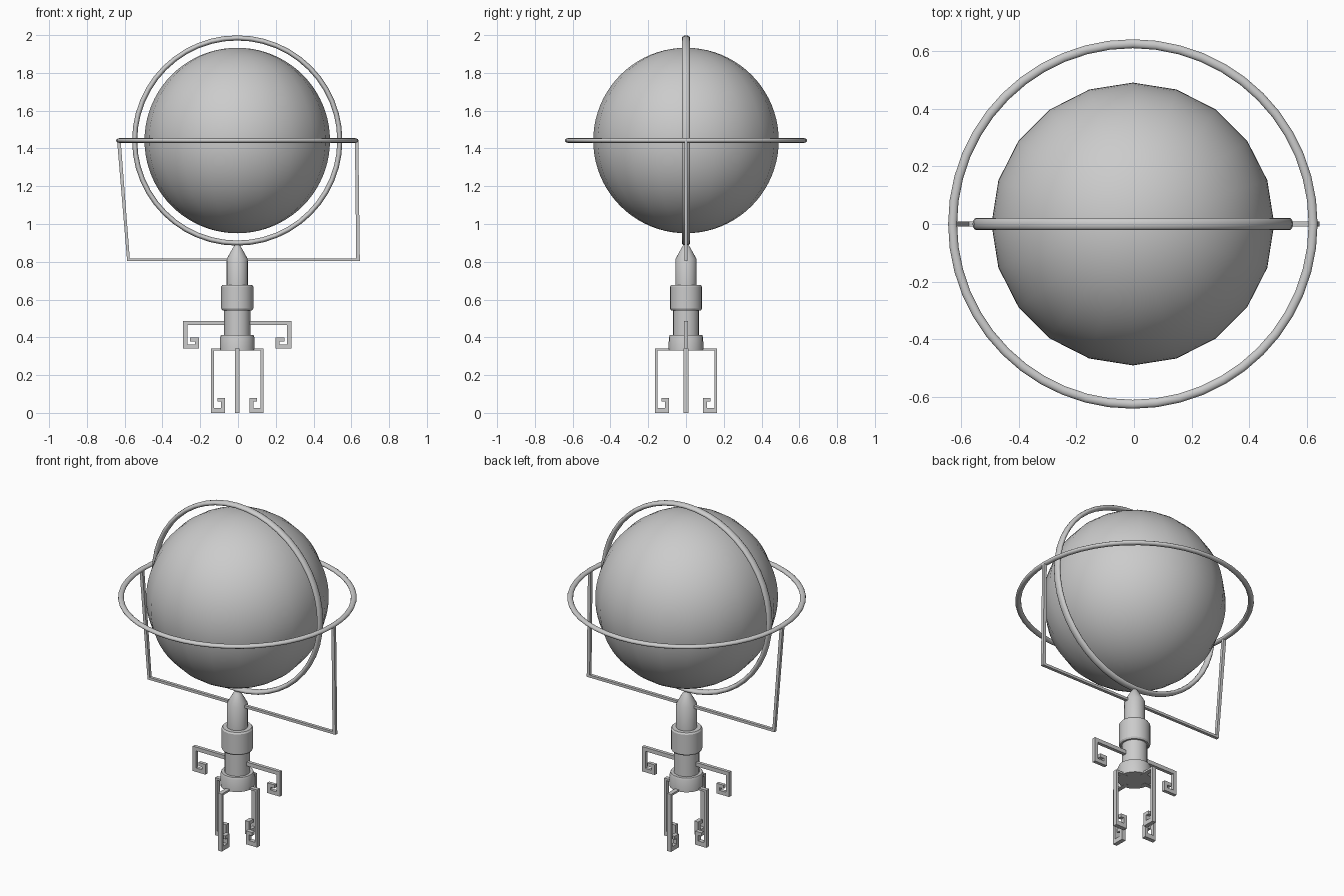
import bpy, bmesh, math
from mathutils import Matrix

if "Cube" in bpy.data.objects:
    bpy.data.objects.remove(bpy.data.objects["Cube"])

CX = -0.004   # axis of the stand
CZ = 1.442    # centre height of the globe


def finish(bm, name, smooth=None):
    bmesh.ops.recalc_face_normals(bm, faces=bm.faces)
    mesh = bpy.data.meshes.new(name)
    bm.to_mesh(mesh)
    bm.free()
    ob = bpy.data.objects.new(name, mesh)
    bpy.context.collection.objects.link(ob)
    if smooth:
        smooth_by_angle(ob, smooth)
    return ob


def smooth_by_angle(ob, degrees):
    bpy.ops.object.select_all(action='DESELECT')
    ob.select_set(True)
    bpy.context.view_layer.objects.active = ob
    bpy.ops.object.shade_smooth_by_angle(angle=math.radians(degrees))


def plate(name, outline, depth, turn=0.0, cx=CX):
    """Extrude an (r, z) outline symmetrically, then turn it about the stand axis."""
    bm = bmesh.new()
    face = bm.faces.new([bm.verts.new((r, -depth / 2, z)) for r, z in outline])
    ext = bmesh.ops.extrude_face_region(bm, geom=[face])
    moved = [v for v in ext['geom'] if isinstance(v, bmesh.types.BMVert)]
    bmesh.ops.translate(bm, verts=moved, vec=(0, depth, 0))
    bm.transform(Matrix.Translation((cx, 0, 0)) @ Matrix.Rotation(math.radians(turn), 4, 'Z'))
    return finish(bm, name)


def lathe(name, profile, steps):
    bm = bmesh.new()
    verts = [bm.verts.new((r, 0, z)) for r, z in profile]
    edges = [bm.edges.new(p) for p in zip(verts, verts[1:])]
    bmesh.ops.spin(bm, geom=verts + edges, cent=(0, 0, 0), axis=(0, 0, 1),
                   angle=math.tau, steps=steps)
    bmesh.ops.remove_doubles(bm, verts=bm.verts, dist=1e-5)
    bm.transform(Matrix.Translation((CX, 0, 0)))
    return finish(bm, name, 30)


def ring(name, radius, tube_r, tube_w, tilt):
    """Torus with an oval section: tube_r radially, tube_w along its axis."""
    bpy.ops.mesh.primitive_torus_add(major_radius=radius, minor_radius=tube_r,
                                     major_segments=48, minor_segments=12)
    ob = bpy.context.object
    ob.name = name
    ob.data.transform(Matrix.Translation((CX, 0, CZ))
                      @ Matrix.Rotation(math.radians(tilt), 4, 'X')
                      @ Matrix.Diagonal((1, 1, tube_w / tube_r, 1)))
    smooth_by_angle(ob, 60)


# Globe: coarse around, fine from pole to pole
bm = bmesh.new()
bmesh.ops.create_uvsphere(bm, u_segments=20, v_segments=40, radius=0.491)
bm.transform(Matrix.Translation((CX, 0, CZ)))
finish(bm, "globe", 30)

# Rings around the globe
ring("meridian_ring", 0.543, 0.0135, 0.0215, 90)
ring("horizon_ring", 0.626, 0.0155, 0.012, 0)

# Lopsided cradle carrying the horizon ring
plate("cradle", [(-0.640, 1.44), (-0.587, 0.803), (0.645, 0.803), (0.637, 1.44),
                 (0.619, 1.44), (0.626, 0.818), (-0.573, 0.818), (-0.621, 1.44)],
      0.018, cx=0)

# Turned column
lathe("column", [(0, 0.33), (0.092, 0.33), (0.091, 0.40), (0.086, 0.412), (0.069, 0.412),
                 (0.069, 0.543), (0.079, 0.543), (0.085, 0.552), (0.085, 0.668),
                 (0.079, 0.677), (0.056, 0.677), (0.056, 0.815), (0.024, 0.872),
                 (0.014, 0.888), (0, 0.892)], 20)

# Side arms with fret hooks
ARM = [(0.05, 0.487), (0.286, 0.487), (0.286, 0.34), (0.202, 0.34), (0.202, 0.40),
       (0.249, 0.40), (0.249, 0.379), (0.224, 0.379), (0.224, 0.363), (0.264, 0.363),
       (0.264, 0.464), (0.05, 0.464)]
for side, turn in (("right", 0), ("left", 180)):
    plate(f"{side}_arm", ARM, 0.02, turn)


# Four legs with fret feet; front and back stand slightly wider
def leg_outline(r):
    return [(0.06, 0.341), (r, 0.341), (r, 0), (r - 0.073, 0), (r - 0.073, 0.08),
            (r - 0.033, 0.08), (r - 0.033, 0.06), (r - 0.053, 0.06), (r - 0.053, 0.027),
            (r - 0.014, 0.027), (r - 0.014, 0.329), (0.06, 0.329)]


for side, turn, reach in (("right", 0, 0.138), ("back", 90, 0.164),
                          ("left", 180, 0.138), ("front", 270, 0.164)):
    plate(f"{side}_leg", leg_outline(reach), 0.025, turn)
